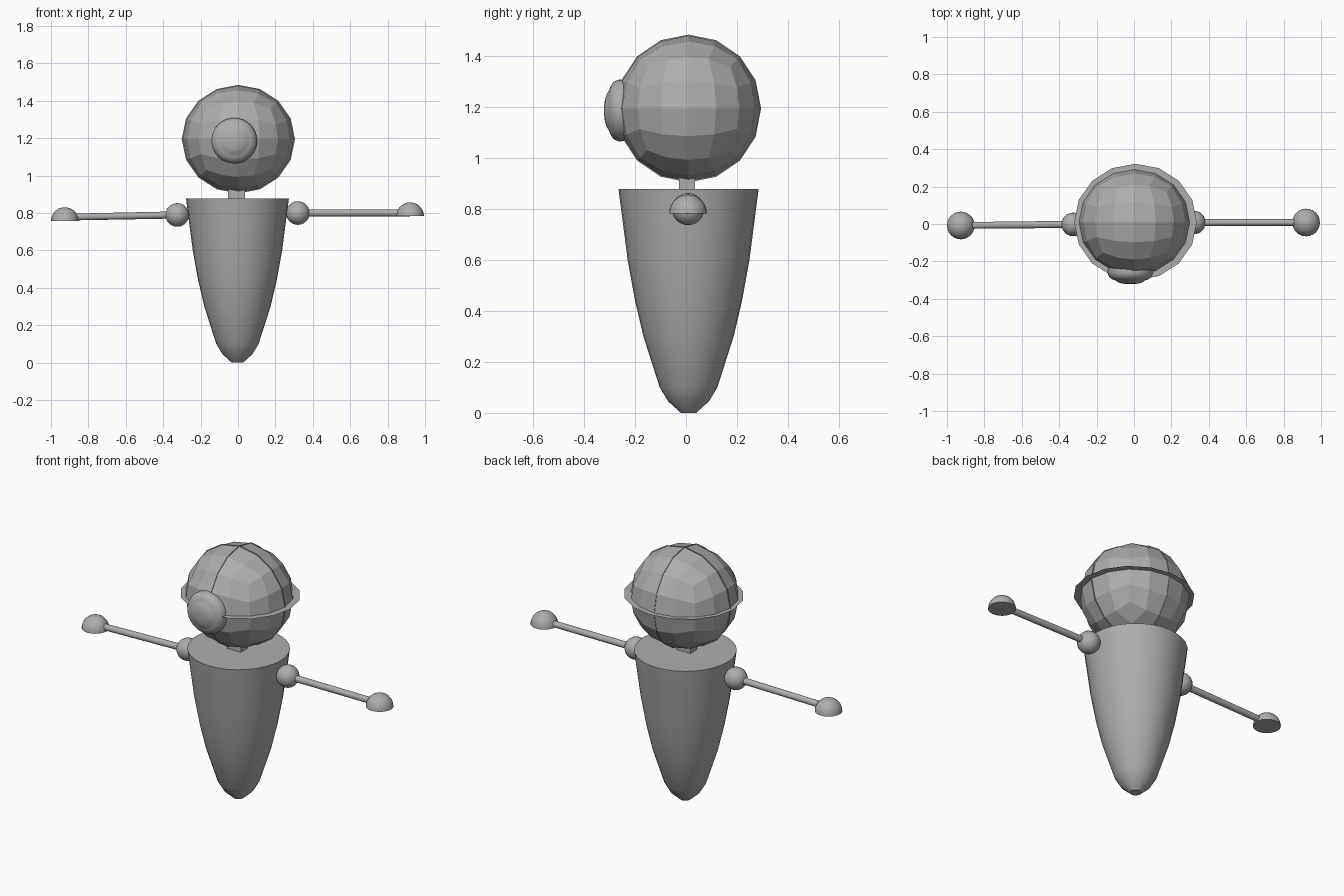
import bpy, bmesh, math
from mathutils import Vector, Matrix

if "Cube" in bpy.data.objects:
    bpy.data.objects.remove(bpy.data.objects["Cube"])

grey = bpy.data.materials.new("plain grey")
grey.diffuse_color = (0.42, 0.42, 0.42, 1)
grey.use_nodes = True
grey.node_tree.nodes["Principled BSDF"].inputs["Base Color"].default_value = grey.diffuse_color


def finish(name, bm, smooth=None):
    bmesh.ops.recalc_face_normals(bm, faces=bm.faces[:])
    me = bpy.data.meshes.new(name)
    bm.to_mesh(me)
    bm.free()
    me.materials.append(grey)
    ob = bpy.data.objects.new(name, me)
    bpy.context.collection.objects.link(ob)
    if smooth:
        bpy.ops.object.select_all(action='DESELECT')
        ob.select_set(True)
        bpy.context.view_layer.objects.active = ob
        bpy.ops.object.shade_smooth_by_angle(angle=math.radians(smooth))
    return ob


def lathe(name, profile, segs, matrix, smooth=35):
    """Revolve (radius, height) points about local z, closing both ends."""
    bm = bmesh.new()
    rings = []
    for r, h in profile:
        if r == 0:
            rings.append([bm.verts.new((0, 0, h))] * segs)
        else:
            rings.append([bm.verts.new((r * math.cos(2 * math.pi * i / segs),
                                        r * math.sin(2 * math.pi * i / segs), h))
                          for i in range(segs)])
    for a, b in zip(rings, rings[1:]):
        for i in range(segs):
            j = (i + 1) % segs
            bm.faces.new(list(dict.fromkeys((a[i], a[j], b[j], b[i]))))
    for ring, (r, h) in ((rings[0], profile[0]), (rings[-1], profile[-1])):
        if r > 0:
            bm.faces.new(ring)
    bm.transform(matrix)
    return finish(name, bm, smooth)


def disc(name, centre, radii, axis):
    """Paper-thin 16-sided plate."""
    bm = bmesh.new()
    bmesh.ops.create_circle(bm, cap_ends=True, segments=16, radius=1)
    bm.transform(Vector((0, 0, 1)).rotation_difference(Vector(axis)).to_matrix().to_4x4())
    bm.transform(Matrix.Translation(centre) @ Matrix.Diagonal((*radii, 1)))
    return finish(name, bm)


# tapered body
lathe("body", [(0.03, 0), (0.08, 0.045), (0.113, 0.1), (0.177, 0.3), (0.21, 0.44),
               (0.239, 0.6), (0.275, 0.878)], 32, Matrix.Translation((-0.003, 0.01, 0)))

# neck block
bm = bmesh.new()
bmesh.ops.create_cube(bm, size=1)
bm.transform(Matrix.Translation((-0.008, 0.004, 0.91)) @ Matrix.Diagonal((0.09, 0.062, 0.1, 1)))
finish("neck", bm)

# low-poly head: cube grid pushed out to a ball
head_c = Vector((0.002, 0.01, 1.195))
bm = bmesh.new()
bmesh.ops.create_cube(bm, size=2)
bmesh.ops.subdivide_edges(bm, edges=bm.edges[:], cuts=3, use_grid_fill=True)
for v in bm.verts:
    v.co = Vector([math.tan(c * math.pi / 4) for c in v.co]).normalized()
bm.transform(Matrix.Translation(head_c) @ Matrix.Diagonal((0.297, 0.282, 0.285, 1)))
finish("head", bm)

# thin plates that stand out from the head as brim and seams
disc("head_brim", (0.008, 0.01, 1.2), (0.328, 0.312, 1), (0, 0, 1))
disc("head_side_seam", head_c, (1, 0.285, 0.29), (1, 0, 0))
disc("head_cross_seam", head_c, (0.303, 1, 0.29), (0, 1, 0))

# domed eye with a stepped rim, facing -y
eye_m = Matrix.Translation((-0.02, 0, 1.187)) @ Matrix.Rotation(math.pi / 2, 4, 'X')
lathe("eye", [(0.118, 0.235), (0.122, 0.262), (0.113, 0.283), (0.096, 0.296), (0.085, 0.3),
              (0.078, 0.302), (0.066, 0.311), (0.045, 0.318), (0.02, 0.321), (0, 0.322)],
      32, eye_m, 60)

# arms: shoulder ball, rod and half-ball hand
arms = {"left": (Vector((-0.325, -0.002, 0.79)), Vector((-0.926, -0.008, 0.757)), 0.778),
        "right": (Vector((0.32, 0.008, 0.80)), Vector((0.92, 0.008, 0.783)), 0.80)}
for side, (shoulder, hand, rod_z) in arms.items():
    ball = [(0.063 * math.sin(math.pi * i / 12) if 0 < i < 12 else 0,
             -0.063 * math.cos(math.pi * i / 12)) for i in range(13)]
    lathe(side + "_shoulder", ball, 24, Matrix.Translation(shoulder), 60)
    dome = [(0.074 * math.cos(math.pi * i / 16) if i < 8 else 0,
             0.074 * math.sin(math.pi * i / 16)) for i in range(9)]
    lathe(side + "_hand", dome, 24, Matrix.Translation(hand), 60)
    end = Vector((hand.x, hand.y, rod_z))
    way = end - shoulder
    rot = Vector((0, 0, 1)).rotation_difference(way).to_matrix().to_4x4()
    lathe(side + "_arm", [(0.019, 0), (0.018, way.length)], 16,
          Matrix.Translation(shoulder) @ rot)
